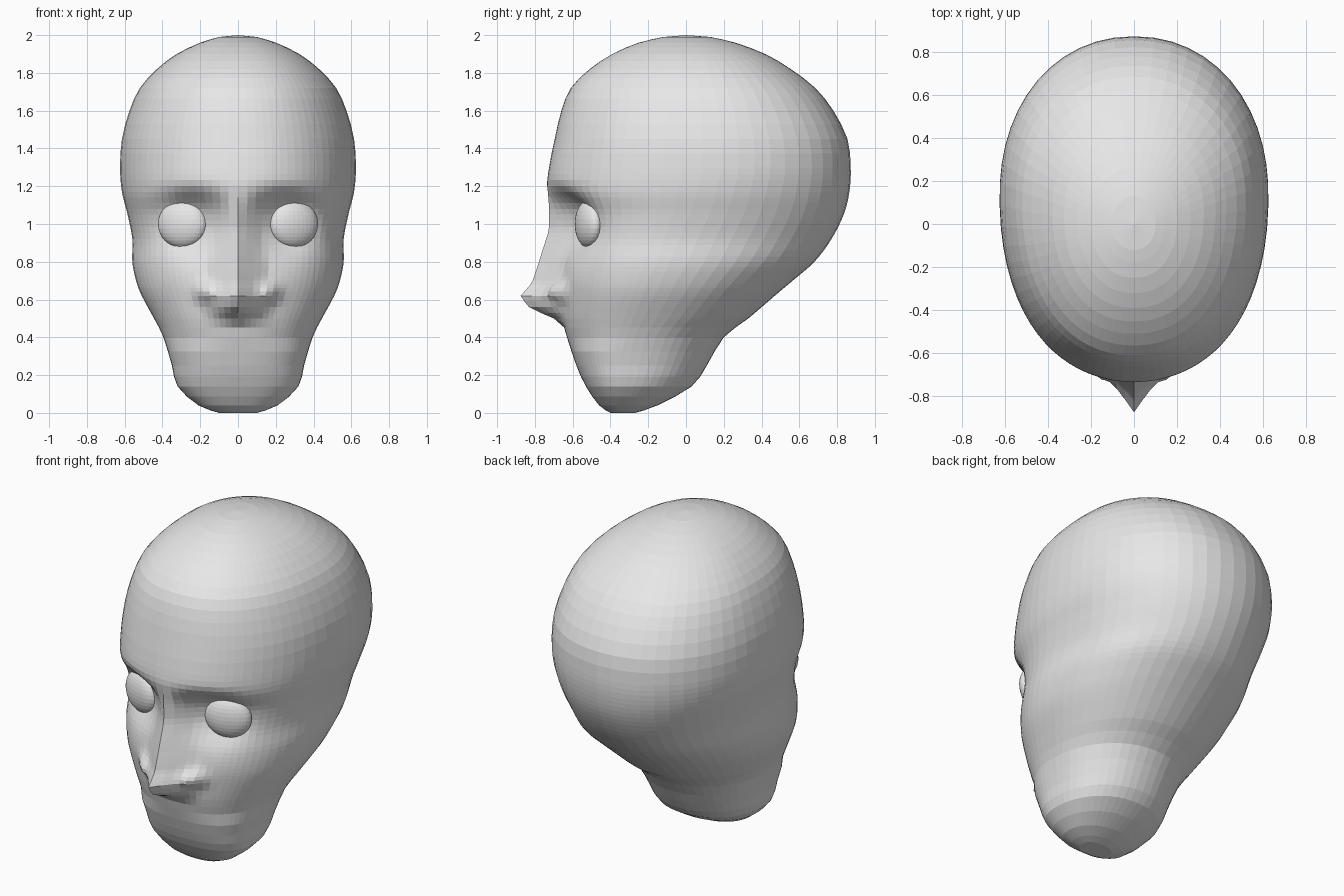
import bpy, bmesh, math

if "Cube" in bpy.data.objects:
    bpy.data.objects.remove(bpy.data.objects["Cube"])

skin = bpy.data.materials.new("plain grey")
skin.diffuse_color = (0.8, 0.8, 0.8, 1)
skin.use_nodes = True
skin.node_tree.nodes["Principled BSDF"].inputs["Base Color"].default_value = skin.diffuse_color

# Head sections: height, half width, front y, back y, y of widest point
ROWS = [
    (0.00, 0.10, -0.40, -0.27, -0.33), (0.04, 0.21, -0.46, -0.15, -0.32),
    (0.14, 0.32, -0.53, 0.03, -0.30), (0.25, 0.35, -0.58, 0.11, -0.28),
    (0.40, 0.395, -0.63, 0.20, -0.25), (0.50, 0.445, -0.655, 0.33, -0.20),
    (0.62, 0.51, -0.665, 0.47, -0.14), (0.70, 0.54, -0.67, 0.565, -0.10),
    (0.80, 0.56, -0.67, 0.68, -0.05), (0.92, 0.56, -0.675, 0.77, 0.0),
    (1.05, 0.585, -0.69, 0.835, 0.06), (1.17, 0.615, -0.735, 0.865, 0.10),
    (1.30, 0.625, -0.725, 0.872, 0.13), (1.45, 0.615, -0.695, 0.855, 0.13),
    (1.60, 0.575, -0.66, 0.78, 0.12), (1.72, 0.52, -0.61, 0.685, 0.10),
    (1.82, 0.43, -0.51, 0.555, 0.08), (1.90, 0.325, -0.39, 0.42, 0.05),
    (1.96, 0.20, -0.25, 0.26, 0.02), (1.99, 0.10, -0.12, 0.13, 0.0),
]
# Nose ridge seen from the side: height, y
NOSE = [(0.48, -0.65), (0.52, -0.75), (0.565, -0.84), (0.62, -0.875), (0.69, -0.815),
        (0.80, -0.78), (0.97, -0.735), (1.15, -0.735)]
COLS = 64


def lerp_table(table, z):
    for (z0, y0), (z1, y1) in zip(table, table[1:]):
        if z0 <= z <= z1:
            return y0 + (y1 - y0) * (z - z0) / (z1 - z0)
    return None


def catmull(a, b, c, d, t):
    return tuple(0.5 * (2 * q + (r - p) * t + (2 * p - 5 * q + 4 * r - s) * t * t
                        + (3 * q - p - 3 * r + s) * t ** 3)
                 for p, q, r, s in zip(a, b, c, d))


def sections():
    out = []
    for i in range(len(ROWS) - 1):
        a, d = ROWS[max(i - 1, 0)], ROWS[min(i + 2, len(ROWS) - 1)]
        steps = 4 if 0.45 < ROWS[i][0] < 1.2 else 2
        out += [catmull(a, ROWS[i], ROWS[i + 1], d, k / steps) for k in range(steps)]
    return out + [ROWS[-1]]


def face_offset(x, z, front):
    """Sockets, nose and nostril wings as shifts along y."""
    ax = abs(x)
    dz = z - 1.0
    fall = math.exp(-(dz / 0.17) ** 4) if dz > 0 else math.exp(-(dz / 0.15) ** 2)
    dy = 0.115 * fall * math.exp(-((ax - 0.25) / 0.16) ** 2)
    ridge = lerp_table(NOSE, z)
    if ridge is not None:
        w = 0.19 - 0.07 * min(max((z - 0.62) / 0.38, 0), 1)
        dy -= max(front - ridge, 0) * max(0, 1 - ax / w) ** 1.3
    dy -= 0.06 * math.exp(-((ax - 0.17) / 0.05) ** 2 - ((z - 0.64) / 0.05) ** 2)
    return dy


# Head: stacked rings, denser at the face
bm = bmesh.new()
rings = []
for z, half, front, back, mid in sections():
    ring = []
    for j in range(COLS):
        s = 2 * math.pi * j / COLS
        t = s - 0.35 * math.sin(s)
        sn, cs = math.sin(t), math.cos(t)
        n = (2.5 if z < 0.4 else 2.2) if cs > 0 else 2.12
        x = half * math.copysign(abs(sn) ** (2 / n), sn)
        depth = abs(cs) ** (2 / n)
        y = mid + (front - mid) * depth if cs > 0 else mid + (back - mid) * depth
        if cs > 0:
            y += face_offset(x, z, front) * min(1, cs * 3)
        ring.append(bm.verts.new((x, y, z)))
    rings.append(ring)
for low, high in zip(rings, rings[1:]):
    for j in range(COLS):
        k = (j + 1) % COLS
        bm.faces.new((low[j], low[k], high[k], high[j]))
# Crown and chin caps
for ring, tip in ((rings[0], (0, -0.34, 0)), (rings[-1], (0, 0, 2.0))):
    v = bm.verts.new(tip)
    for j in range(COLS):
        bm.faces.new((ring[j], ring[(j + 1) % COLS], v))
bmesh.ops.recalc_face_normals(bm, faces=bm.faces)
mesh = bpy.data.meshes.new("head")
bm.to_mesh(mesh)
bm.free()
mesh.materials.append(skin)
bpy.context.collection.objects.link(bpy.data.objects.new("head", mesh))

# Eyes: flattened balls turned slightly outward
for name, side in (("left_eye", -1), ("right_eye", 1)):
    bpy.ops.mesh.primitive_uv_sphere_add(segments=32, ring_count=16, radius=1,
                                         location=(side * 0.295, -0.515, 1.0),
                                         rotation=(0, 0, side * math.radians(20)))
    eye = bpy.context.object
    eye.name = name
    eye.scale = (0.135, 0.062, 0.125)
    eye.data.materials.append(skin)
